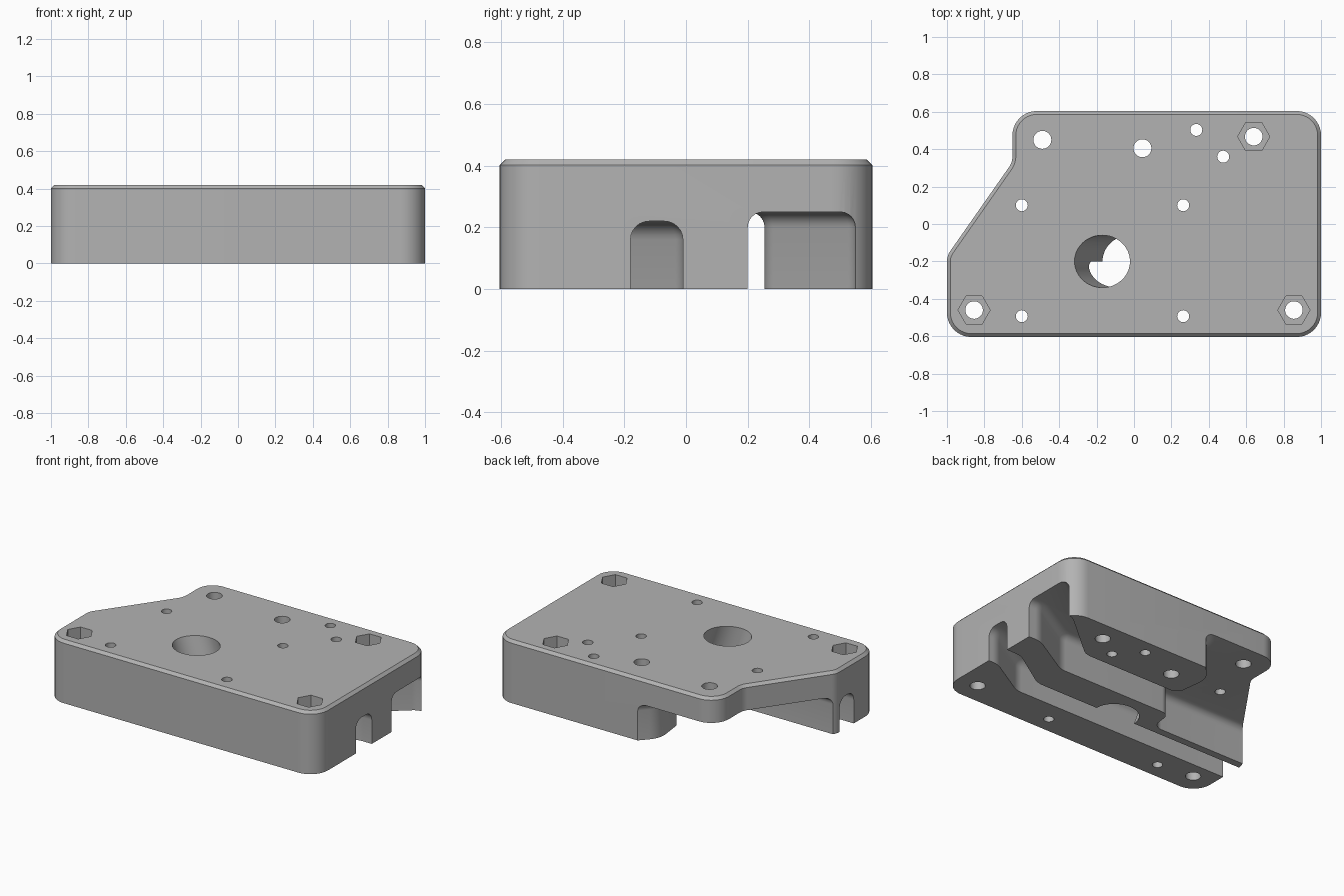
import bpy, bmesh
from math import pi, cos, sin, tan, radians
from mathutils import Vector, Matrix

if "Cube" in bpy.data.objects:
    bpy.data.objects.remove(bpy.data.objects["Cube"])

HEIGHT = 0.42

grey = bpy.data.materials.new("plain_grey")
grey.use_nodes = True
grey.diffuse_color = (0.45, 0.45, 0.45, 1)
grey.node_tree.nodes["Principled BSDF"].inputs["Base Color"].default_value = grey.diffuse_color


def rounded(corners, steps=10):
    """Turn (x, y, radius) corners into an outline with arcs."""
    out = []
    for i, (x, y, r) in enumerate(corners):
        p = Vector((x, y))
        if r == 0:
            out.append(p)
            continue
        a = (Vector(corners[i - 1][:2]) - p).normalized()
        b = (Vector(corners[(i + 1) % len(corners)][:2]) - p).normalized()
        half = a.angle(b) / 2
        start, end = p + a * r / tan(half), p + b * r / tan(half)
        centre = p + (a + b).normalized() * r / sin(half)
        sweep = (start - centre).angle_signed(end - centre)
        for k in range(steps + 1):
            turn = Matrix.Rotation(-sweep * k / steps, 2)
            out.append(centre + turn @ (start - centre))
    return out


def circle(x, y, r, sides=32):
    return [Vector((x + r * cos(2 * pi * k / sides), y + r * sin(2 * pi * k / sides)))
            for k in range(sides)]


def prism(name, outline, z0, z1, bevel=0, segments=1, lean=0):
    """Extrude an outline upward; optionally bevel the top rim or lean it in x."""
    bm = bmesh.new()
    base = bm.faces.new([bm.verts.new((p.x, p.y, z0)) for p in outline])
    grown = bmesh.ops.extrude_face_region(bm, geom=[base])["geom"]
    for v in grown:
        if isinstance(v, bmesh.types.BMVert):
            v.co += Vector((lean, 0, z1 - z0))
    bmesh.ops.recalc_face_normals(bm, faces=bm.faces)
    if bevel:
        rim = [e for e in bm.edges if all(v.co.z > z1 - 1e-5 for v in e.verts)]
        bmesh.ops.bevel(bm, geom=rim, offset=bevel, segments=segments,
                        profile=0.5, affect='EDGES', clamp_overlap=False)
    mesh = bpy.data.meshes.new(name)
    bm.to_mesh(mesh)
    bm.free()
    obj = bpy.data.objects.new(name, mesh)
    bpy.context.collection.objects.link(obj)
    return obj


# Main body with chamfered top rim
body = prism("housing_body", rounded([
    (-1, -0.604, 0.13), (1, -0.604, 0.13), (1, 0.604, 0.13),
    (-0.65, 0.604, 0.13), (-0.65, 0.33, 0.1), (-1, -0.17, 0.1)]),
    0, HEIGHT, bevel=0.018)
body.data.materials.append(grey)

cutters = []

# Narrow channel along the underside, stepping sideways near the left end
cutters.append(prism("narrow_channel", rounded([
    (1.2, -0.18, 0), (0.93, -0.18, 0.15), (0.64, -0.35, 0.15), (-1.2, -0.35, 0),
    (-1.2, -0.2, 0), (0.6, -0.2, 0.15), (0.89, -0.01, 0.15), (1.2, -0.01, 0)]),
    -0.1, 0.22, bevel=0.06, segments=6))

# Wide channel opening into the recess under the right rear corner
cutters.append(prism("wide_channel", rounded([
    (1.2, 0.2, 0), (1.2, 0.55, 0), (0.95, 0.55, 0.1), (0.6, 0.255, 0.12),
    (-0.13, 0.255, 0.06), (-0.16, 0.5, 0.15), (-0.05, 0.62, 0.05), (-0.05, 0.8, 0),
    (-1.3, 0.8, 0), (-1.3, -0.15, 0), (-0.28, -0.15, 0.07), (-0.26, 0.02, 0.06),
    (0.6, 0.02, 0.15), (0.91, 0.2, 0.15)]),
    -0.1, 0.25, bevel=0.05, segments=6))

# Large slanted bore
slope = -0.15 / HEIGHT
bore = circle(0, 0, 0.14, 48)
bore = [Vector((-0.02 - 0.1 * slope + p.x * 1.06, -0.2 + p.y)) for p in bore]
cutters.append(prism("slanted_bore", bore, -0.1, 0.52, lean=0.62 * slope))

# Corner bolts with hexagonal nut pockets
for x, y in [(-0.855, -0.46), (0.855, -0.46), (0.64, 0.467)]:
    cutters.append(prism("bolt_hole", circle(x, y, 0.047), -0.1, 0.52))
    cutters.append(prism("nut_pocket", circle(x, y, 0.086, 6), 0.25, 0.52))

# Plain through holes
for r, spots in [(0.048, [(-0.49, 0.45), (0.045, 0.405)]),
                 (0.032, [(0.333, 0.503), (0.477, 0.36), (-0.6, 0.1), (0.263, 0.1),
                          (-0.6, -0.493), (0.263, -0.493)])]:
    for x, y in spots:
        cutters.append(prism("through_hole", circle(x, y, r), -0.1, 0.52))

# Cut everything, then drop the cutters
bpy.ops.object.select_all(action='DESELECT')
body.select_set(True)
bpy.context.view_layer.objects.active = body
for c in cutters:
    c.hide_render = True
    mod = body.modifiers.new("cut", 'BOOLEAN')
    mod.operation, mod.solver, mod.object = 'DIFFERENCE', 'EXACT', c
    bpy.ops.object.modifier_apply(modifier=mod.name)
for c in cutters:
    bpy.data.objects.remove(c)

bpy.ops.object.shade_smooth_by_angle(angle=radians(30))
